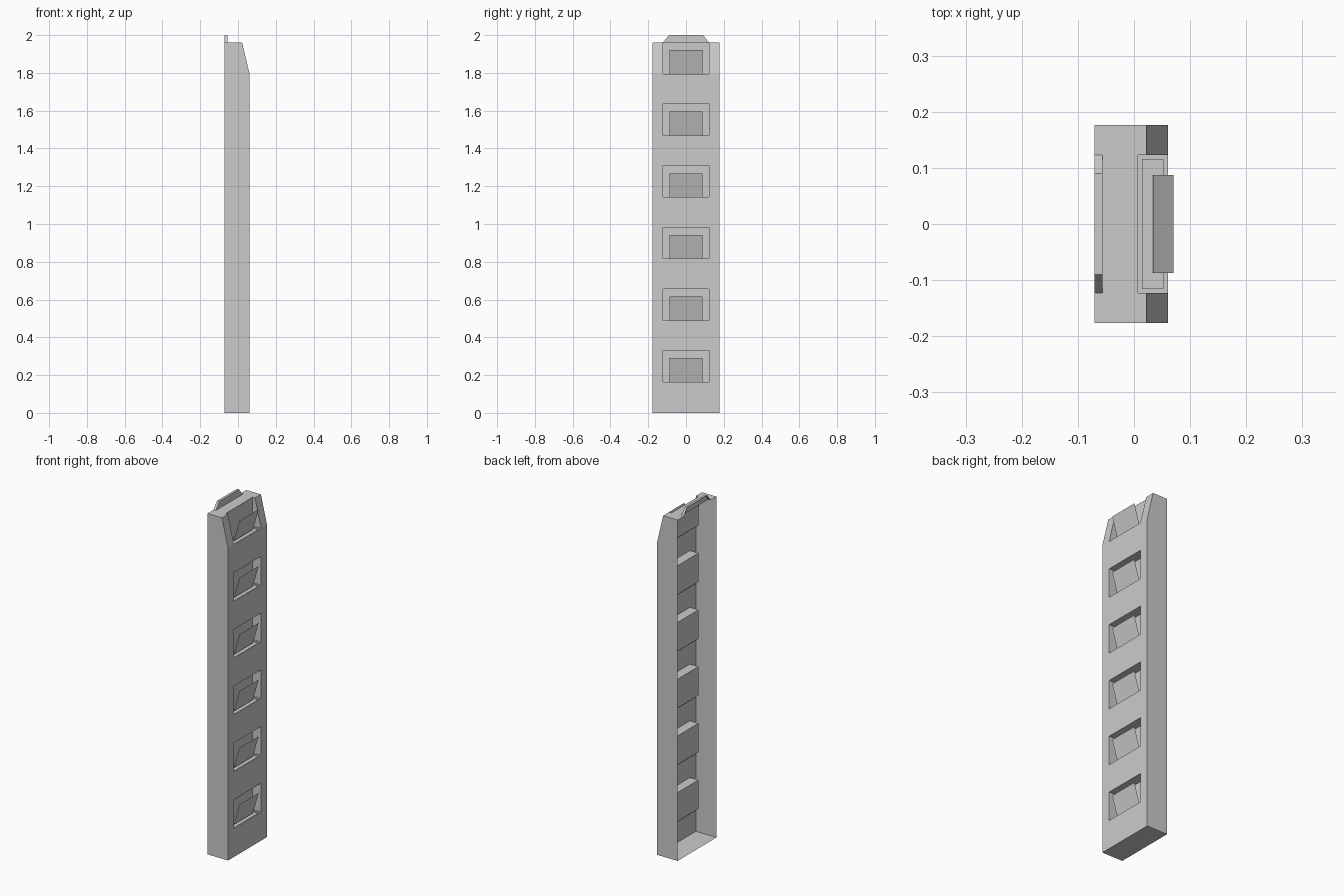
import bpy, bmesh

if "Cube" in bpy.data.objects:
    bpy.data.objects.remove(bpy.data.objects["Cube"])

BACK, FRONT = -0.0705, 0.061
HALF_W, TOP = 0.1765, 1.96
PITCH, FIRST, COUNT, POCKET_H = 0.3262, 0.164, 6, 0.166


def make_object(name, bm):
    bmesh.ops.recalc_face_normals(bm, faces=bm.faces[:])
    mesh = bpy.data.meshes.new(name)
    bm.to_mesh(mesh)
    bm.free()
    obj = bpy.data.objects.new(name, mesh)
    bpy.context.collection.objects.link(obj)
    return obj


def prism(bm, points, offset):
    """Extrude a flat outline by an offset vector."""
    face = bm.faces.new([bm.verts.new(p) for p in points])
    ext = bmesh.ops.extrude_face_region(bm, geom=[face], use_keep_orig=True)
    verts = [g for g in ext["geom"] if isinstance(g, bmesh.types.BMVert)]
    bmesh.ops.translate(bm, verts=verts, vec=offset)


def box(bm, x0, x1, half_y, z0, z1):
    outline = [(x0, -half_y, z0), (x1, -half_y, z0), (x1, -half_y, z1), (x0, -half_y, z1)]
    prism(bm, outline, (0, 2 * half_y, 0))


def add_boolean(obj, other, operation):
    other.hide_render = True
    mod = obj.modifiers.new(operation.title(), 'BOOLEAN')
    mod.operation, mod.solver, mod.object = operation, 'EXACT', other


levels = [FIRST + i * PITCH for i in range(COUNT)]

# Tall body with a chamfered upper front
bm = bmesh.new()
profile = [(BACK, 0), (FRONT, 0), (FRONT, levels[-1]), (0.022, TOP), (BACK, TOP)]
prism(bm, [(x, -HALF_W, z) for x, z in profile], (0, 2 * HALF_W, 0))
body = make_object("planter_body", bm)

# Tapered hanging tab on top, at the back
bm = bmesh.new()
tab = [(-0.123, TOP - 0.02), (0.123, TOP - 0.02), (0.123, TOP), (0.09, 2.0), (-0.09, 2.0), (-0.123, TOP)]
prism(bm, [(BACK, y, z) for y, z in tab], (0.0145, 0, 0))
tab_helper = make_object("tab_helper", bm)

# Pocket recesses; the uppermost one is open to the top
bm = bmesh.new()
for z in levels:
    top = z + POCKET_H if z < levels[-1] else 2.1
    box(bm, 0.007, 0.1, 0.123, z, top)
pocket_cutter = make_object("pocket_cutter", bm)

# Shallow tray sunk into each pocket floor
bm = bmesh.new()
for z in levels:
    box(bm, 0.015, 0.053, 0.115, z - 0.008, z + 0.05)
tray_cutter = make_object("tray_cutter", bm)

add_boolean(body, tab_helper, 'UNION')
add_boolean(body, pocket_cutter, 'DIFFERENCE')
add_boolean(body, tray_cutter, 'DIFFERENCE')

# Bake the cuts and open the back of the shell
depsgraph = bpy.context.evaluated_depsgraph_get()
baked = bpy.data.meshes.new_from_object(body.evaluated_get(depsgraph))
body.modifiers.clear()
body.data = baked
bm = bmesh.new()
bm.from_mesh(baked)
back = [f for f in bm.faces if all(abs(v.co.x - BACK) < 1e-4 for v in f.verts)]
bmesh.ops.delete(bm, geom=back, context='FACES')
bm.to_mesh(baked)
bm.free()
for helper in (tab_helper, pocket_cutter, tray_cutter):
    bpy.data.objects.remove(helper)

# Thin panels leaning out of every pocket
for i, z in enumerate(levels):
    bm = bmesh.new()
    corners = [(0.034, -0.087, z), (0.034, 0.087, z), (0.0705, 0.087, z + 0.126), (0.0705, -0.087, z + 0.126)]
    bm.faces.new([bm.verts.new(c) for c in corners])
    make_object(f"pocket_panel_{i + 1}", bm)
